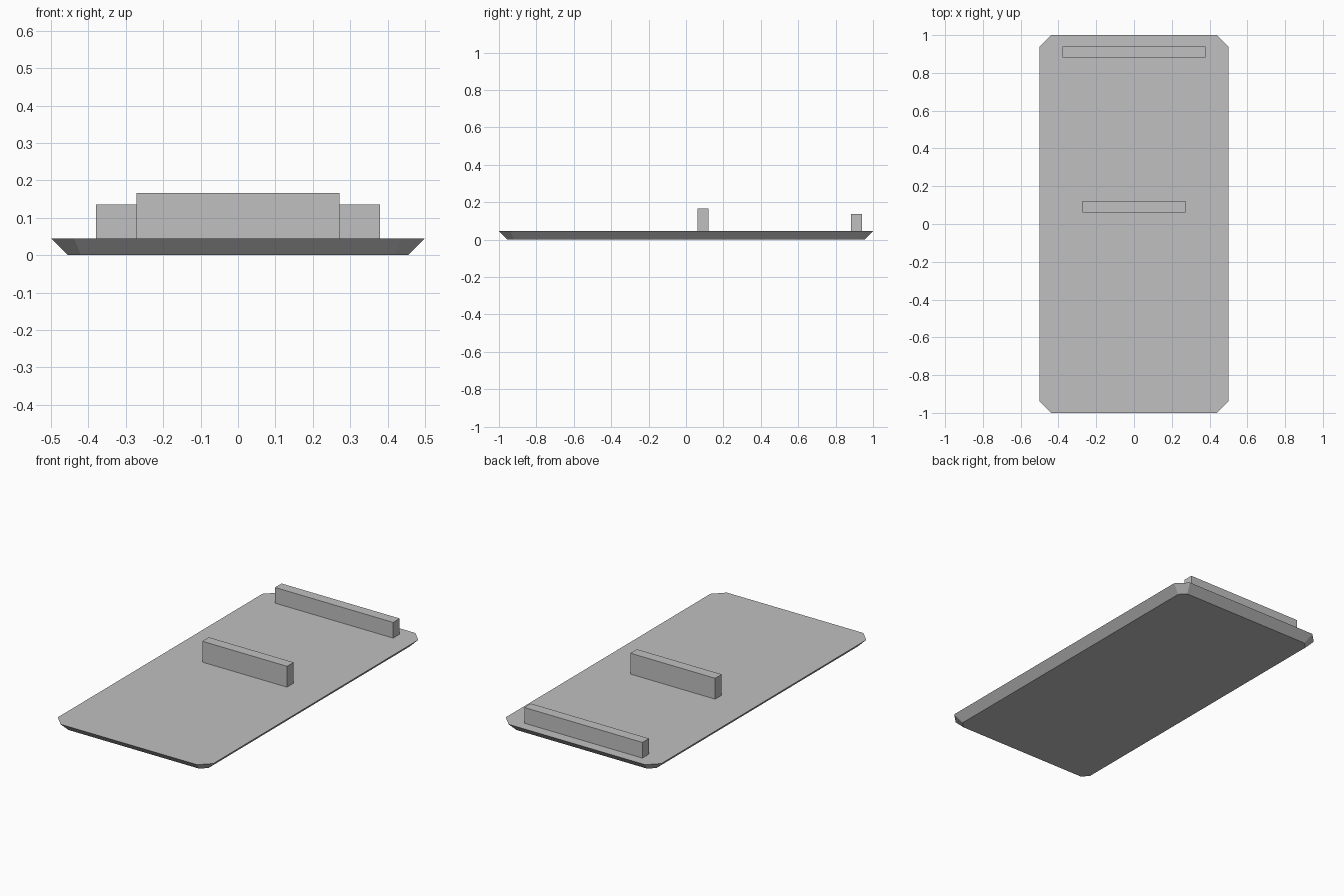
import bpy
import bmesh
from mathutils import Vector

cube = bpy.data.objects.get("Cube")
if cube:
    bpy.data.objects.remove(cube, do_unlink=True)

grey = bpy.data.materials.new("plain_grey")
grey.use_nodes = True
colour = (0.53, 0.53, 0.53, 1)
grey.diffuse_color = colour
grey.node_tree.nodes["Principled BSDF"].inputs["Base Color"].default_value = colour

DECK_Z = 0.045


def add_object(name, bm):
    bmesh.ops.recalc_face_normals(bm, faces=bm.faces)
    mesh = bpy.data.meshes.new(name)
    bm.to_mesh(mesh)
    bm.free()
    mesh.materials.append(grey)
    obj = bpy.data.objects.new(name, mesh)
    bpy.context.collection.objects.link(obj)
    return obj


def octagon(bm, hx, hy, cut, z):
    """Ring of a rectangle with clipped corners, counter-clockwise."""
    ring = []
    for sx, sy in ((1, 1), (-1, 1), (-1, -1), (1, -1)):
        pair = [(sx * hx, sy * (hy - cut), z), (sx * (hx - cut), sy * hy, z)]
        ring += pair if sx * sy > 0 else pair[::-1]
    return [bm.verts.new(p) for p in ring]


def add_base(name, hx, hy, cut, inset):
    """Slab whose sides slope inward evenly toward the bottom."""
    bm = bmesh.new()
    low_cut = cut - inset * (2 - 2 ** 0.5)
    low = octagon(bm, hx - inset, hy - inset, low_cut, 0)
    top = octagon(bm, hx, hy, cut, DECK_Z)
    bm.faces.new(low[::-1])
    bm.faces.new(top)
    for i in range(len(low)):
        j = (i + 1) % len(low)
        bm.faces.new((low[i], low[j], top[j], top[i]))
    return add_object(name, bm)


def add_bar(name, half_width, y, depth, top_z):
    """Box rail standing on the deck."""
    bm = bmesh.new()
    bmesh.ops.create_cube(bm, size=1)
    height = top_z - DECK_Z
    bmesh.ops.scale(bm, vec=Vector((2 * half_width, depth, height)), verts=bm.verts)
    bmesh.ops.translate(bm, vec=Vector((0, y, DECK_Z + height / 2)), verts=bm.verts)
    return add_object(name, bm)


# Flat base slab with clipped corners
add_base("base_slab", 0.5, 1.0, 0.062, 0.045)

# Two cross rails
add_bar("middle_rail", 0.272, 0.091, 0.06, 0.166)
add_bar("rear_rail", 0.379, 0.911, 0.06, 0.136)
